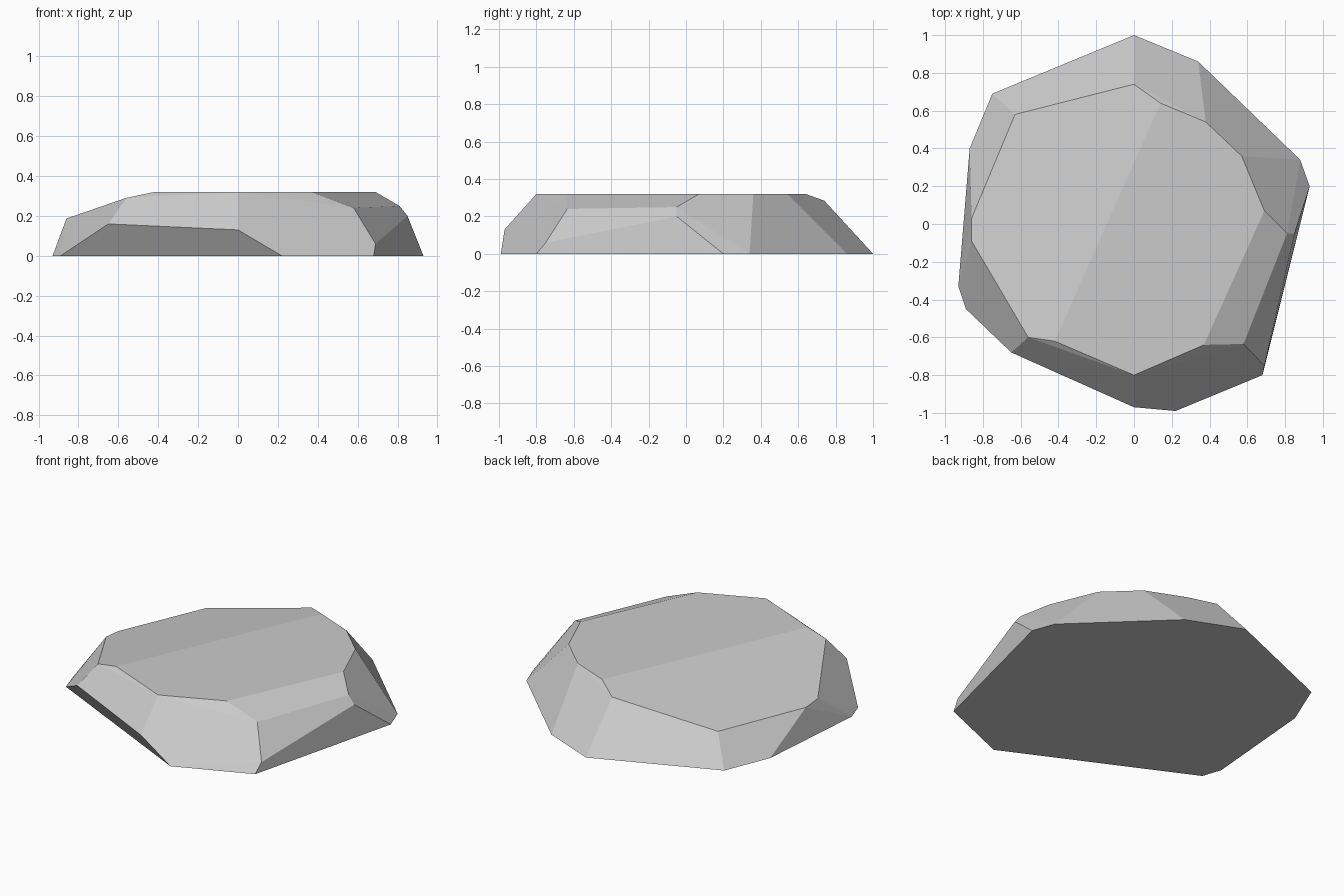
import bpy, bmesh, math

cube = bpy.data.objects.get("Cube")
if cube:
    bpy.data.objects.remove(cube, do_unlink=True)

TOP = 0.32

# Flat footprint on the ground
base = [(0, 1), (.34, .86), (.88, .34), (.93, .2), (.68, -.8),
        (.22, -.99), (-.89, -.45), (-.93, -.33), (-.87, .4), (-.75, .69)]

# Level part of the top
plateau = [(.14, .64), (.38, .54), (.57, .36), (.69, .07),
           (.37, -.64), (0, -.8), (-.42, -.62)]

# Outer corners of the sloping part of the top
slope = [(-.56, -.6), (-.86, -.09), (-.86, .03), (-.63, .58), (0, .74)]

# Corners chipped out of the sides
chips = [(-.65, -.68, .16), (0, -.97, .13), (.81, -.05, .25),
         (.85, -.05, .2), (.58, -.635, .24), (.69, -.75, .06)]


def slope_height(x, y):
    """Height of the plane that falls away from the ridge line."""
    return TOP - 0.215 * (-0.132 - (0.914 * x - 0.406 * y))


points = [(x, y, 0) for x, y in base]
points += [(x, y, TOP) for x, y in plateau]
points += [(x, y, slope_height(x, y)) for x, y in slope]
points += chips

# Wrap the corners in a faceted shell and merge coplanar triangles
bm = bmesh.new()
for p in points:
    bm.verts.new(p)
bmesh.ops.convex_hull(bm, input=bm.verts[:])
bmesh.ops.dissolve_limit(bm, angle_limit=math.radians(3),
                         verts=bm.verts[:], edges=bm.edges[:])
bmesh.ops.recalc_face_normals(bm, faces=bm.faces[:])
mesh = bpy.data.meshes.new("flat_rock")
bm.to_mesh(mesh)
bm.free()

rock = bpy.data.objects.new("flat_rock", mesh)
bpy.context.collection.objects.link(rock)

# Stone colour
stone = bpy.data.materials.new("stone_grey")
stone.use_nodes = True
grey = (0.6, 0.6, 0.6, 1)
stone.diffuse_color = grey
stone.node_tree.nodes["Principled BSDF"].inputs["Base Color"].default_value = grey
mesh.materials.append(stone)
